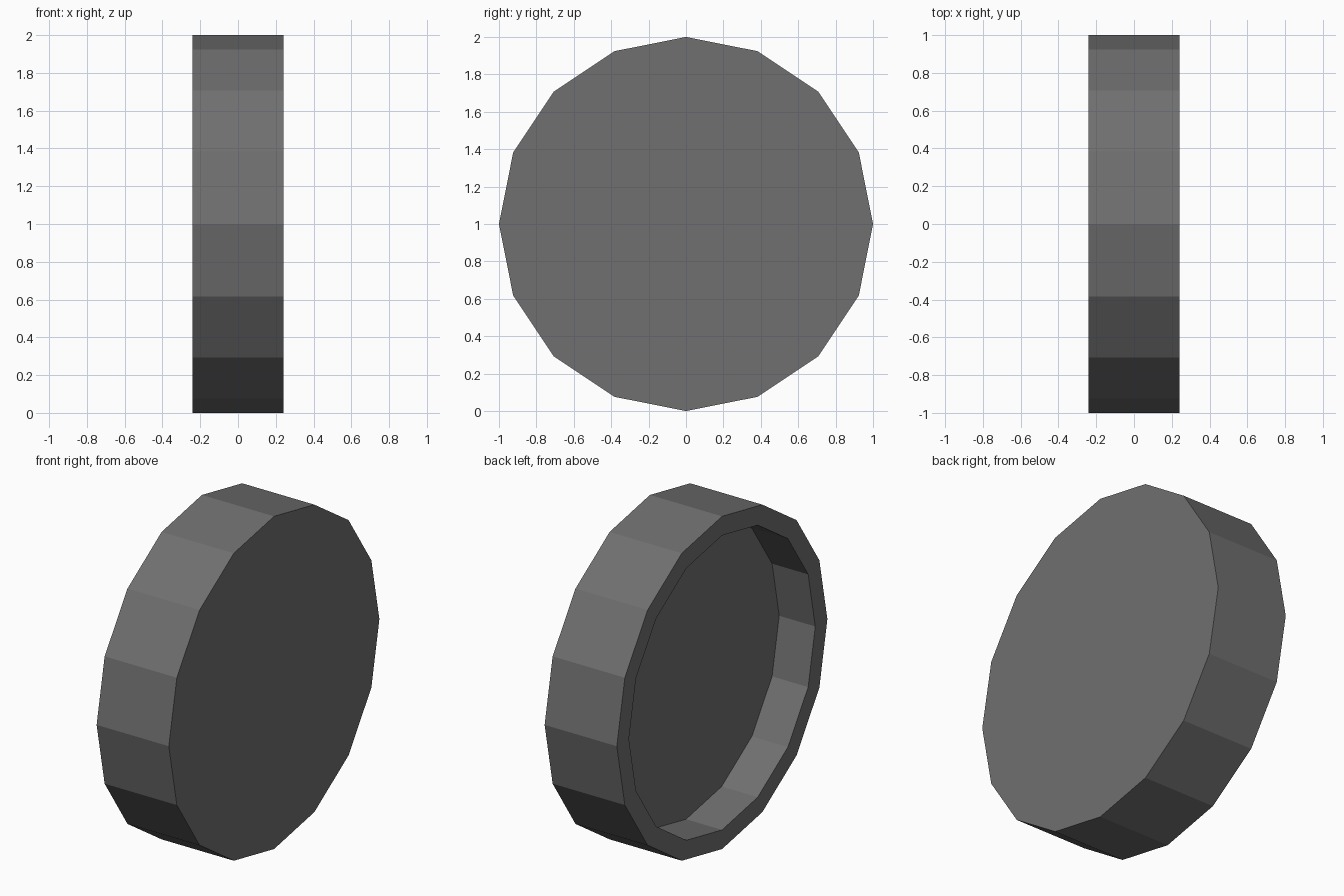
import bpy, bmesh
from math import cos, sin, tau

if "Cube" in bpy.data.objects:
    bpy.data.objects.remove(bpy.data.objects["Cube"])

SIDES = 16
HALF_WIDTH = 0.24
OUTER_R, INNER_R = 1.0, 0.885
FLOOR_X = 0.0

bm = bmesh.new()


def ring(x, r):
    return [bm.verts.new((x, r * cos(tau * i / SIDES), 1 + r * sin(tau * i / SIDES)))
            for i in range(SIDES)]


# Lathe profile: closed face, outer wall, rim, recess wall, recess floor
rings = [ring(HALF_WIDTH, OUTER_R), ring(-HALF_WIDTH, OUTER_R),
         ring(-HALF_WIDTH, INNER_R), ring(FLOOR_X, INNER_R)]
for a, b in zip(rings, rings[1:]):
    for i in range(SIDES):
        j = (i + 1) % SIDES
        bm.faces.new((a[i], a[j], b[j], b[i]))
bm.faces.new(rings[0])
bm.faces.new(rings[-1])
bmesh.ops.recalc_face_normals(bm, faces=bm.faces)

mesh = bpy.data.meshes.new("recessed_wheel")
bm.to_mesh(mesh)
bm.free()

# Dark grey surface
dark = bpy.data.materials.new("dark_grey")
dark.diffuse_color = (0.16, 0.16, 0.16, 1)
dark.use_nodes = True
dark.node_tree.nodes["Principled BSDF"].inputs["Base Color"].default_value = dark.diffuse_color
mesh.materials.append(dark)
bpy.context.collection.objects.link(bpy.data.objects.new("recessed_wheel", mesh))
